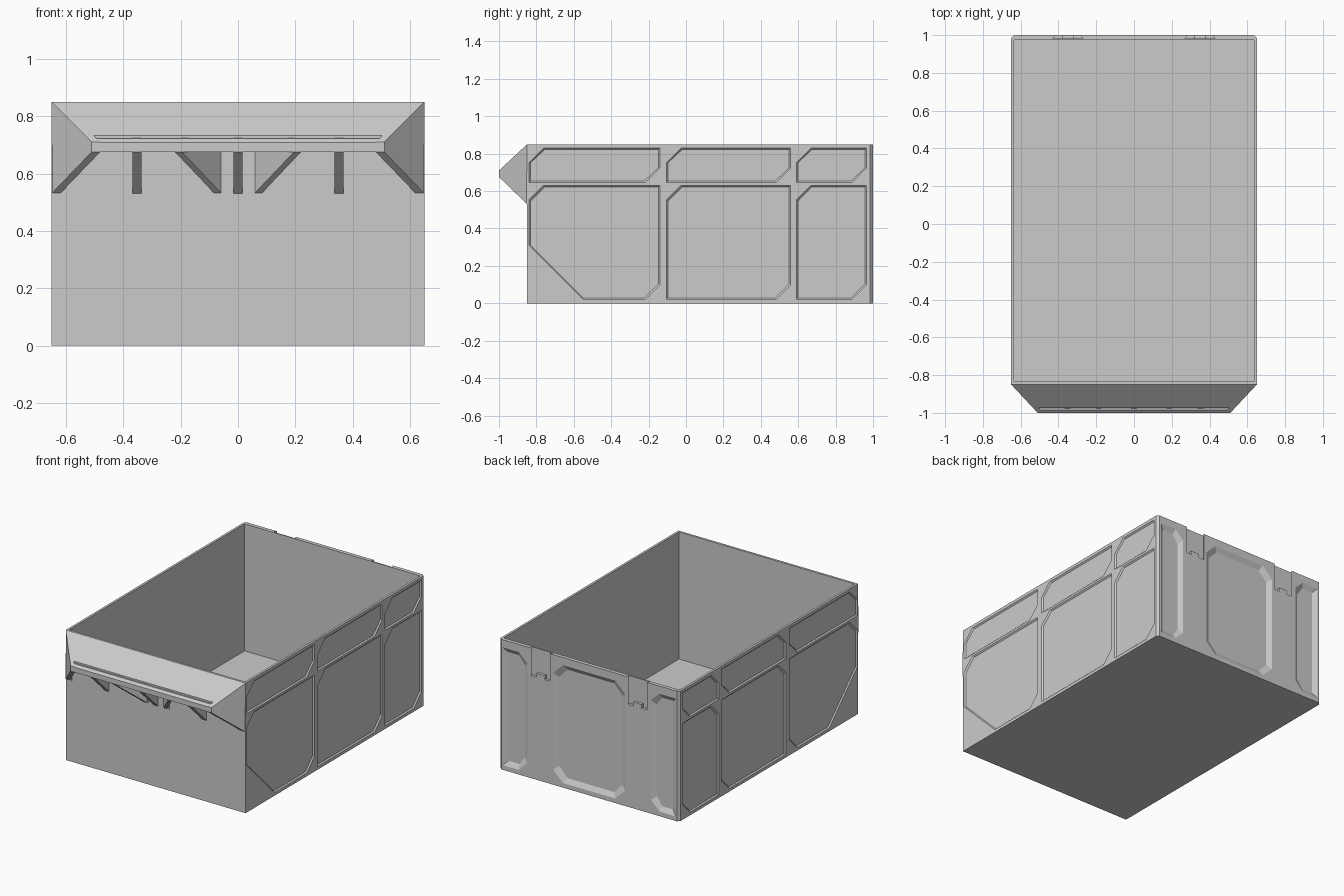
import bpy, bmesh

if "Cube" in bpy.data.objects:
    bpy.data.objects.remove(bpy.data.objects["Cube"])


def loft(bm, a, b):
    """Closed solid between two matching rings of 3D points."""
    va = [bm.verts.new(p) for p in a]
    vb = [bm.verts.new(p) for p in b]
    faces = [bm.faces.new(va), bm.faces.new(vb[::-1])]
    n = len(va)
    for i in range(n):
        j = (i + 1) % n
        faces.append(bm.faces.new((va[j], va[i], vb[i], vb[j])))
    bmesh.ops.recalc_face_normals(bm, faces=faces)


def finish(bm, name):
    me = bpy.data.meshes.new(name)
    bm.to_mesh(me)
    bm.free()
    ob = bpy.data.objects.new(name, me)
    bpy.context.collection.objects.link(ob)
    return ob


def solid(name, a, b):
    bm = bmesh.new()
    loft(bm, a, b)
    return finish(bm, name)


def plan(bm, ring, z0, z1):
    loft(bm, [(x, y, z0) for x, y in ring], [(x, y, z1) for x, y in ring])


def panel(u0, u1, v0, v1, c):
    """Rectangle with corner cuts c = (lower u0, lower u1, upper u1, upper u0)."""
    pts = []
    for k, (u, v, du, dv) in enumerate([(u0, v0, 1, 1), (u1, v0, -1, 1),
                                        (u1, v1, -1, -1), (u0, v1, 1, -1)]):
        s = c[k]
        if s == 0:
            pts.append((u, v))
        else:
            pair = [(u, v + dv * s), (u + du * s, v)]
            pts += pair if k in (0, 2) else pair[::-1]
    return pts


def resize(pts, d):
    """Move the outline of a panel inward by d."""
    us, vs = [p[0] for p in pts], [p[1] for p in pts]
    cu, cv = (min(us) + max(us)) / 2, (min(vs) + max(vs)) / 2
    su = 1 - 2 * d / (max(us) - min(us))
    sv = 1 - 2 * d / (max(vs) - min(vs))
    return [(cu + (u - cu) * su, cv + (v - cv) * sv) for u, v in pts]


def recess(bm, pts, taper, depth, place):
    """Tapered pocket cutter; place(u, v, height above surface) gives 3D."""
    over = 0.003
    loft(bm, [place(u, v, over) for u, v in resize(pts, -taper * over / depth)],
         [place(u, v, -depth) for u, v in resize(pts, taper)])


# Bin body outline with clipped back corners
bm = bmesh.new()
plan(bm, [(-.65, -.85), (.65, -.85), (.65, .985), (.635, 1),
          (-.635, 1), (-.65, .985)], 0, .85)
body = finish(bm, "bin_body")

# Cutters: inside space, side panels, back panels, clip slots
cut = bmesh.new()
plan(cut, [(-.635, -.835), (.635, -.835), (.635, .975), (-.635, .975)], .02, 1)
for s in (-1, 1):
    for i, (y0, y1) in enumerate([(-.84, -.14), (-.105, .56), (.59, .965)]):
        for z0, z1, front in [(.02, .63, .29 if i == 0 else 0), (.645, .83, 0)]:
            recess(cut, panel(y0, y1, z0, z1, (front, .078, 0, .078)), .008, .008,
                   lambda u, v, h: (s * (.65 + h), u, v))
    recess(cut, panel(.447, .625, .03, .80, (.06, 0, 0, .06)), .03, .018,
           lambda u, v, h: (s * u, 1 + h, v))
    plan(cut, [(s * .29, 1.01), (s * .27, .982), (s * .43, .982), (s * .41, 1.01)],
         .67, 1)
recess(cut, panel(-.26, .26, .03, .80, (.07,) * 4), .03, .018,
       lambda u, v, h: (u, 1 + h, v))
cutter = finish(cut, "bin_cutter")
cutter.hide_render = True

mod = body.modifiers.new("cut", 'BOOLEAN')
mod.object = cutter
mod.operation = 'DIFFERENCE'
mod.solver = 'EXACT'
mod.use_self = True
bpy.context.view_layer.objects.active = body
bpy.ops.object.modifier_apply(modifier=mod.name)
bpy.data.objects.remove(cutter)

# Small stop tabs at the bottom of the clip slots
for s, side in ((-1, "left"), (1, "right")):
    bm = bmesh.new()
    plan(bm, [(s * .32, .978), (s * .38, .978), (s * .38, 1), (s * .32, 1)], .66, .695)
    finish(bm, "clip_tab_" + side)

# Sloping front hood, mitred 45 degrees at both ends
prof = [(-.85, .85), (-.975, .733), (-.975, .722), (-.985, .722), (-1, .708),
        (-1, .675), (-.965, .675), (-.965, .705), (-.85, .815)]
solid("front_hood", [(-(1.5 + y), y, z) for y, z in prof],
      [(1.5 + y, y, z) for y, z in prof])


# Upright webs under the hood
def web(name, x_wall, x_tip, thick, drop=0.0):
    p = [(x_wall, -.85, .53), (x_tip, -1, .675), (x_tip, -1, .71 - drop),
         (x_wall, -.85, .85 - drop)]
    solid(name, p, [(x + thick, y, z) for x, y, z in p])


for s, side in ((-1, "left"), (1, "right")):
    web("hood_end_" + side, s * .65, s * .51, -s * .03)
    web("angled_web_" + side, s * .057, s * .195, s * .025, .01)
    # Foot pads where the webs meet the wall
    for x0, x1 in ((.605, .65), (.057, .1)):
        bm = bmesh.new()
        plan(bm, [(s * x0, -.845), (s * x1, -.845), (s * x1, -.853), (s * x0, -.853)],
             .53, .70)
        finish(bm, "web_foot_" + side)
for x in (-.352, 0, .352):
    web("straight_web", x - .015, x - .015, .03, .01)
